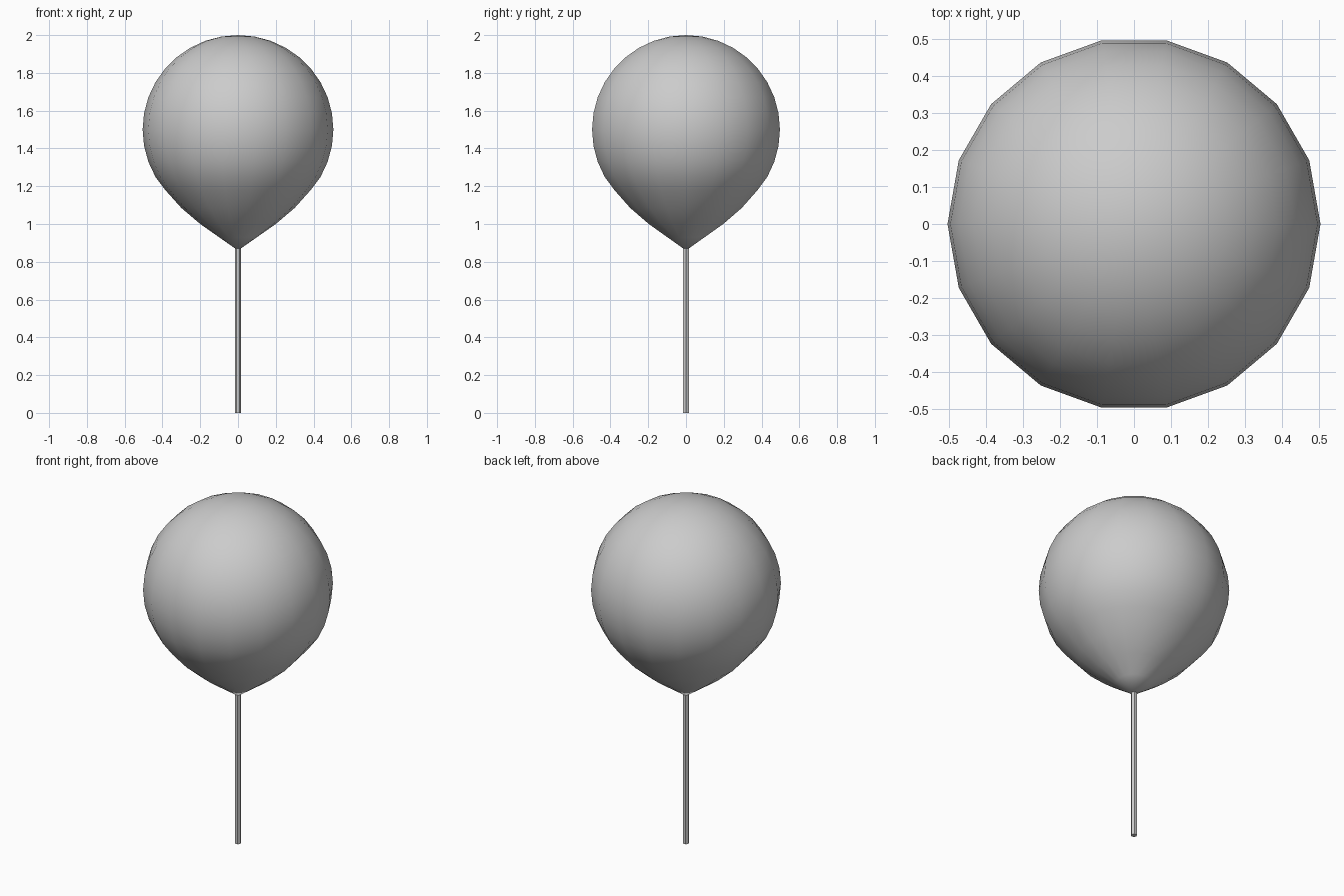
import bpy, bmesh, math

cube = bpy.data.objects.get("Cube")
if cube:
    bpy.data.objects.remove(cube, do_unlink=True)

grey = bpy.data.materials.new("plain_grey")
grey.use_nodes = True
colour = (0.6, 0.6, 0.6, 1)
grey.diffuse_color = colour
grey.node_tree.nodes["Principled BSDF"].inputs["Base Color"].default_value = colour


def lathe(name, profile, sides, angle):
    """Revolve (radius, height) points about z; zero radius makes a pole."""
    bm = bmesh.new()
    rings = []
    for r, z in profile:
        count = sides if r > 0 else 1
        rings.append([bm.verts.new((r * math.cos(math.tau * i / sides),
                                    r * math.sin(math.tau * i / sides), z))
                      for i in range(count)])
    for low, high in zip(rings, rings[1:]):
        for i in range(sides):
            j = (i + 1) % sides
            corners = [low[i % len(low)], low[j % len(low)],
                       high[j % len(high)], high[i % len(high)]]
            bm.faces.new(list(dict.fromkeys(corners)))
    bmesh.ops.recalc_face_normals(bm, faces=bm.faces)
    mesh = bpy.data.meshes.new(name)
    bm.to_mesh(mesh)
    bm.free()
    mesh.materials.append(grey)
    obj = bpy.data.objects.new(name, mesh)
    bpy.context.collection.objects.link(obj)
    bpy.ops.object.select_all(action='DESELECT')
    obj.select_set(True)
    bpy.context.view_layer.objects.active = obj
    bpy.ops.object.shade_smooth_by_angle(angle=math.radians(angle))
    return obj


# Balloon: drawn-out neck, then a round body
neck = [(0, 0.86), (0.1, 0.93), (0.2, 1.0), (0.3, 1.085), (0.385, 1.18)]
body = [(0.505 * math.cos(a), 1.5 + 0.5 * math.sin(a))
        for a in (math.radians(d) for d in range(-30, 90, 10))]
lathe("balloon", neck + body + [(0, 2.0)], 18, 60)

# Straight stick with capped ends
lathe("stick", [(0, 0), (0.017, 0), (0.017, 0.88), (0, 0.88)], 6, 30)
